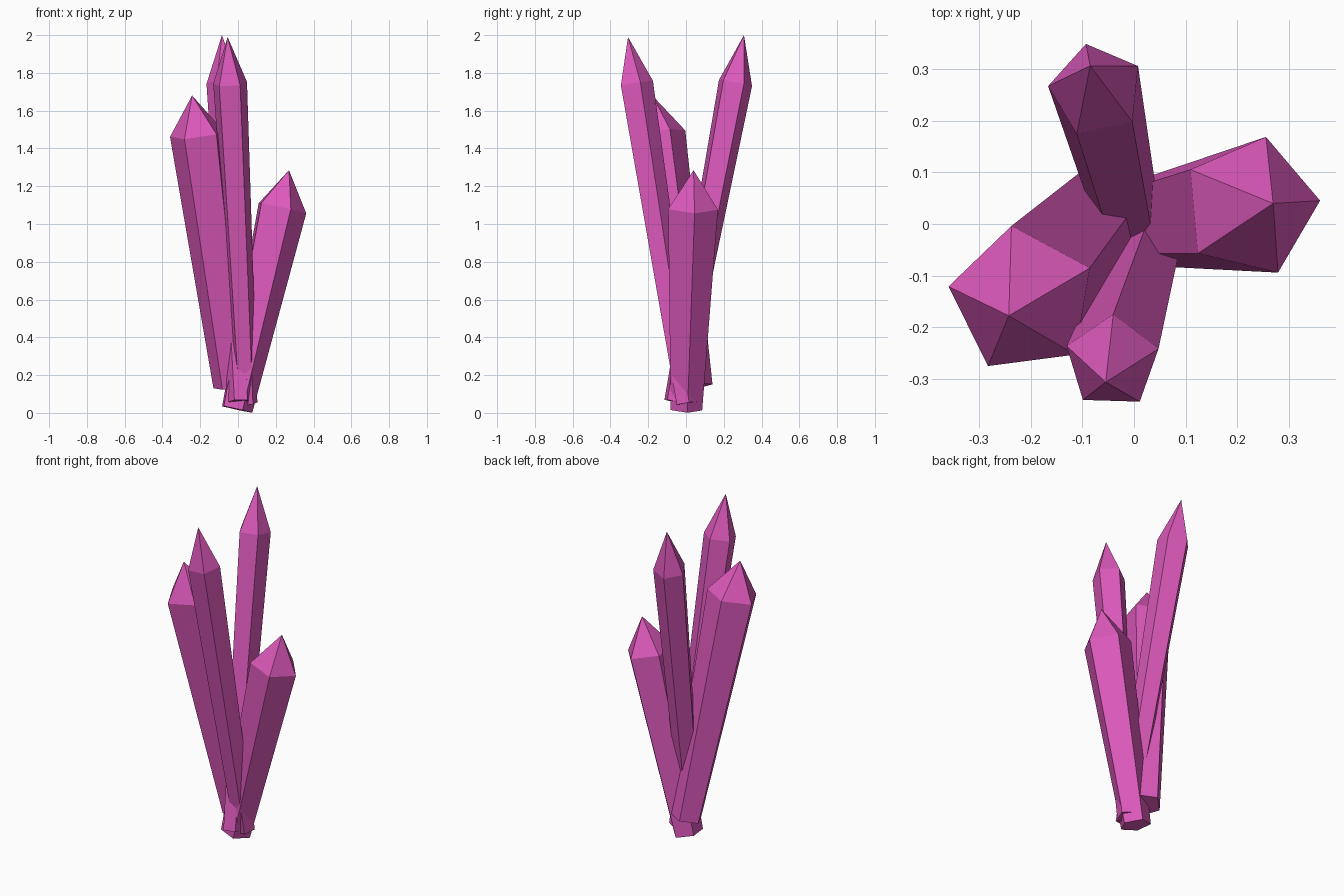
import bpy, bmesh
from math import cos, sin, radians
from mathutils import Vector

if "Cube" in bpy.data.objects:
    bpy.data.objects.remove(bpy.data.objects["Cube"])

mat = bpy.data.materials.new("pink_crystal")
mat.diffuse_color = (0.72, 0.10, 0.50, 1)
mat.use_nodes = True
mat.node_tree.nodes["Principled BSDF"].inputs["Base Color"].default_value = mat.diffuse_color
SIDES = 5


def crystal(name, base, apex, rim, r_base, r_rim, phase):
    """Five-sided shaft widening from base to rim, closed by a pointed tip."""
    base, apex = Vector(base), Vector(apex)
    axis = apex - base
    turn = Vector((0, 0, 1)).rotation_difference(axis)
    bm = bmesh.new()

    def ring(t, r):
        angles = [radians(phase + i * 360 / SIDES) for i in range(SIDES)]
        return [bm.verts.new(base + axis * t + turn @ Vector((r * cos(a), r * sin(a), 0)))
                for a in angles]

    low, high = ring(0, r_base), ring(rim, r_rim)
    tip = bm.verts.new(apex)
    bm.faces.new(low[::-1])
    for i in range(SIDES):
        j = (i + 1) % SIDES
        bm.faces.new((low[i], low[j], high[j], high[i]))
        bm.faces.new((high[i], high[j], tip))
    bmesh.ops.recalc_face_normals(bm, faces=bm.faces)
    mesh = bpy.data.meshes.new(name)
    bm.to_mesh(mesh)
    bm.free()
    mesh.materials.append(mat)
    bpy.context.collection.objects.link(bpy.data.objects.new(name, mesh))


# name, base centre, apex, rim position along axis, radii, rotation
crystal("right_crystal", (-0.01, 0, 0.02), (0.27, 0.04, 1.285), 0.843, 0.088, 0.139, 5)
crystal("back_crystal", (0.005, -0.06, 0.06), (-0.085, 0.307, 2.0), 0.87, 0.06, 0.094, 30.5)
crystal("front_crystal", (0.045, 0, 0.05), (-0.055, -0.307, 1.99), 0.873, 0.06, 0.094, 16.5)
crystal("left_crystal", (-0.04, 0.05, 0.14), (-0.243, -0.178, 1.68), 0.868, 0.092, 0.147, 26)
